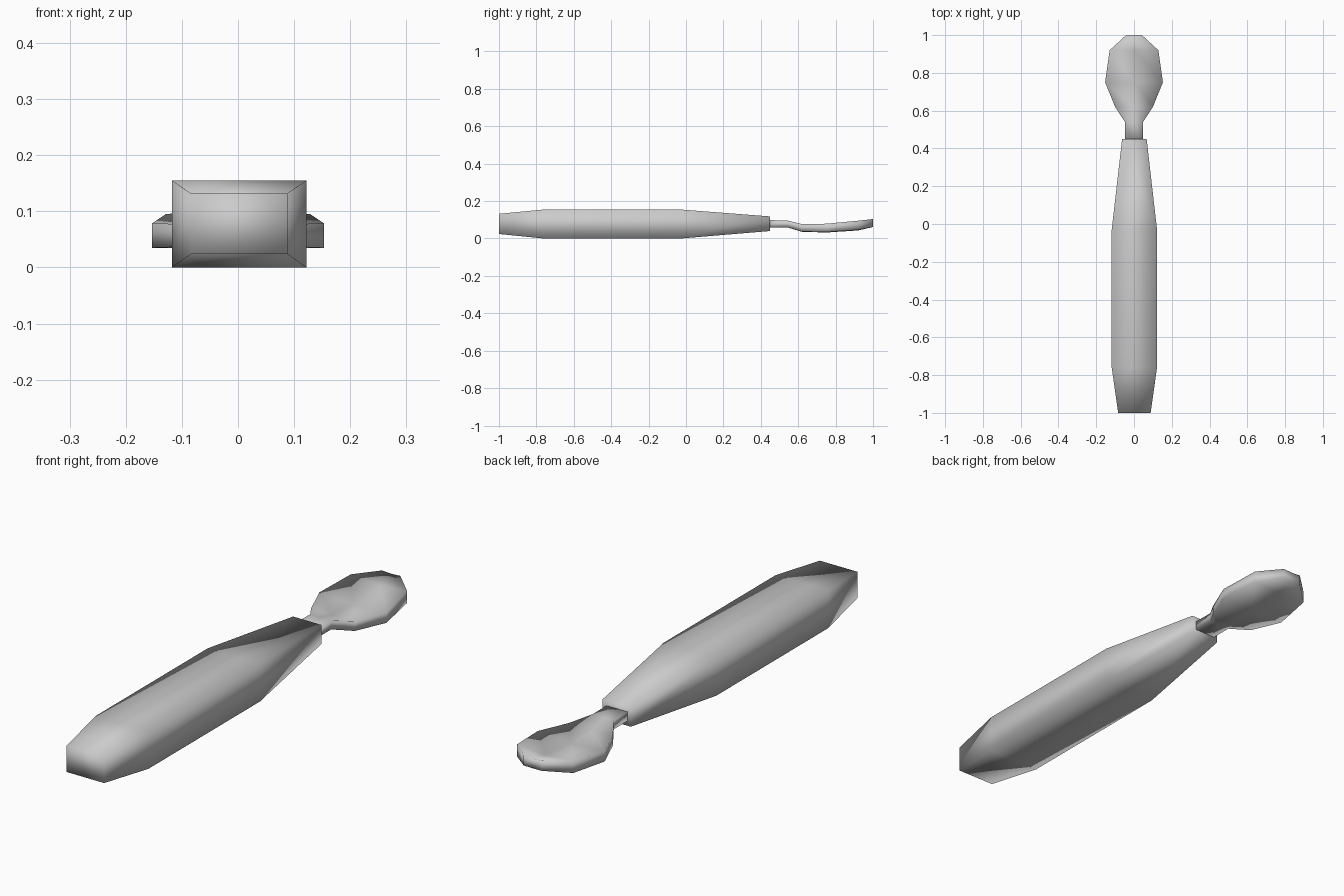
import bpy, bmesh

if "Cube" in bpy.data.objects:
    bpy.data.objects.remove(bpy.data.objects["Cube"])


def loft(name, sections, ring):
    """Skin closed rings of points along y, capping both ends."""
    bm = bmesh.new()
    rings = [[bm.verts.new(p) for p in ring(*s)] for s in sections]
    for a, b in zip(rings, rings[1:]):
        n = len(a)
        for i in range(n):
            j = (i + 1) % n
            bm.faces.new((a[i], a[j], b[j], b[i]))
    bm.faces.new(rings[0])
    bm.faces.new(rings[-1])
    bmesh.ops.recalc_face_normals(bm, faces=bm.faces)
    for f in bm.faces:
        f.smooth = True
    mesh = bpy.data.meshes.new(name)
    bm.to_mesh(mesh)
    bm.free()
    obj = bpy.data.objects.new(name, mesh)
    bpy.context.collection.objects.link(obj)
    return obj


def box_ring(y, w, z0, z1):
    cx = 0.002
    return [(cx - w, y, z0), (cx + w, y, z0), (cx + w, y, z1), (cx - w, y, z1)]


def bowl_ring(y, w, z0, z1, dip):
    # flat strip whose middle sinks by dip
    return [(-w, y, z0), (0, y, z0 - dip * 0.3), (w, y, z0),
            (w, y, z1), (0, y, z1 - dip), (-w, y, z1)]


# Chunky tapered handle: y, half width, bottom, top
loft("handle", [(-1.0, 0.086, 0.024, 0.132),
                (-0.76, 0.12, 0.0, 0.155),
                (-0.03, 0.12, 0.0, 0.155),
                (0.45, 0.065, 0.04, 0.118)], box_ring)

# Neck and shallow bowl: y, half width, rim bottom, rim top, dip
loft("spoon_head", [(0.42, 0.048, 0.06, 0.098, 0.0),
                    (0.54, 0.048, 0.06, 0.097, 0.0),
                    (0.62, 0.10, 0.037, 0.077, 0.004),
                    (0.75, 0.153, 0.035, 0.079, 0.010),
                    (0.92, 0.129, 0.046, 0.095, 0.010),
                    (1.0, 0.042, 0.062, 0.104, 0.002)], bowl_ring)
